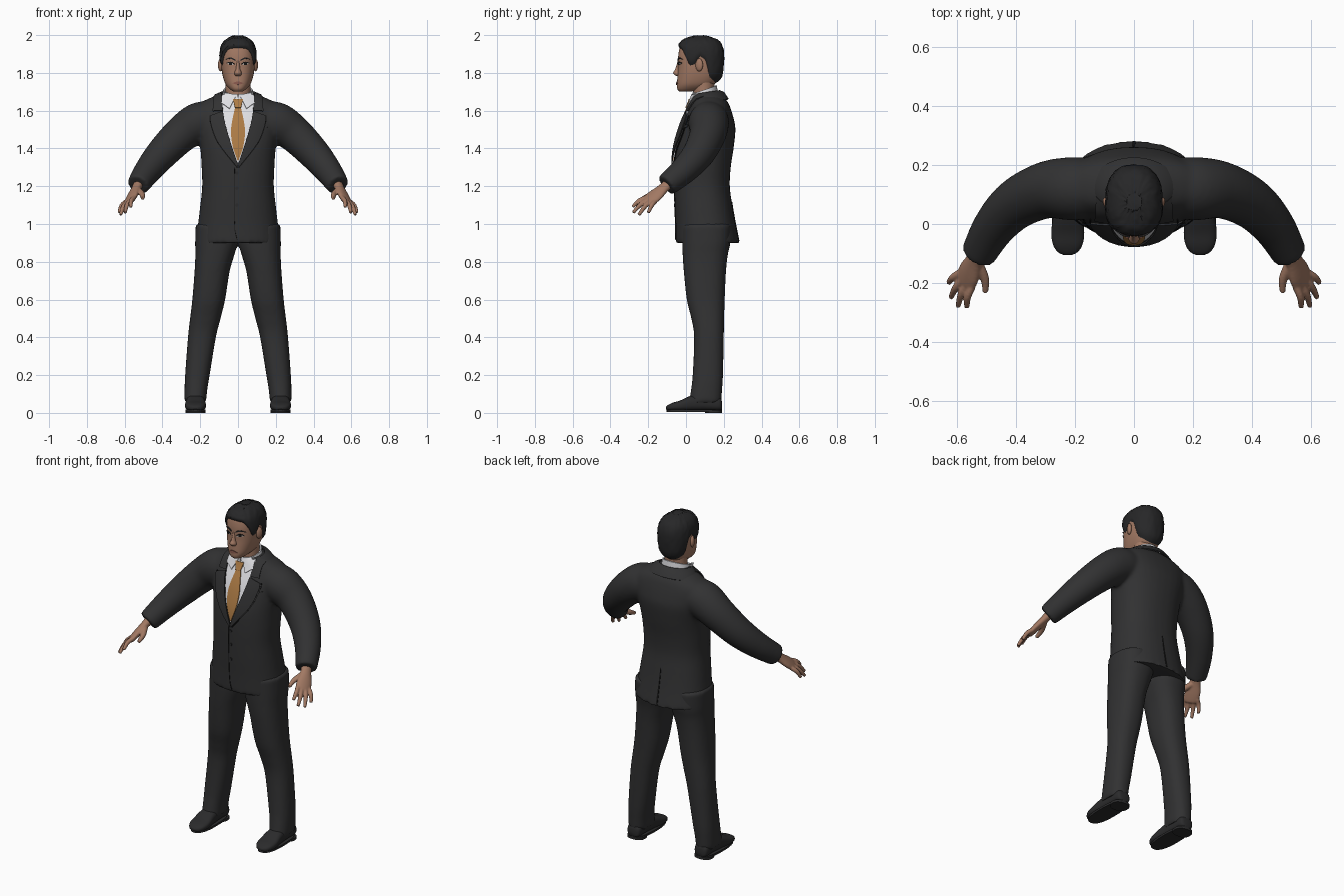
import bpy, bmesh, math, random
from mathutils import Vector
from mathutils.bvhtree import BVHTree

random.seed(4)
if "Cube" in bpy.data.objects:
    bpy.data.objects.remove(bpy.data.objects["Cube"])
parts = []


def material(name, r, g, b):
    m = bpy.data.materials.new(name)
    m.use_nodes = True
    m.diffuse_color = (r, g, b, 1)
    bsdf = next(n for n in m.node_tree.nodes if n.type == 'BSDF_PRINCIPLED')
    bsdf.inputs["Base Color"].default_value = (r, g, b, 1)
    bsdf.inputs["Roughness"].default_value = 0.8
    return m


suit = material("charcoal suit", .031, .031, .032)
leather = material("black leather", .024, .024, .025)
hair_col = material("black hair", .02, .02, .021)
skin = material("skin", .36, .19, .125)
white = material("white shirt", .74, .74, .77)
gold = material("gold tie", .42, .2, .06)
seam = material("dark seam", .009, .009, .009)
lip = material("lips", .25, .1, .075)
eye_white = material("eye white", .5, .45, .42)


def spline(rows, n):
    """Smoothly resample a list of tuples."""
    out, last = [], len(rows) - 1
    for i in range(last):
        span = rows[max(i - 1, 0)], rows[i], rows[i + 1], rows[min(i + 2, last)]
        for k in range(n):
            t = k / n
            out.append(tuple(q + .5 * t * (r - p + t * (2*p - 5*q + 4*r - s + t * (3*q - p - 3*r + s)))
                             for p, q, r, s in zip(*span)))
    return out + [tuple(rows[-1])]


def finish(name, bm, mat):
    me = bpy.data.meshes.new(name)
    bm.to_mesh(me)
    bm.free()
    me.materials.append(mat)
    ob = bpy.data.objects.new(name, me)
    bpy.context.scene.collection.objects.link(ob)
    parts.append(ob)
    return ob


def oval(c, u, v, p=1.0, n=32):
    ring = []
    for k in range(n):
        a = 2 * math.pi * k / n
        cx, sy = math.cos(a), math.sin(a)
        ring.append(c + u * math.copysign(abs(cx) ** p, cx) + v * math.copysign(abs(sy) ** p, sy))
    return ring


def loft(name, rings, mat, caps=True):
    bm = bmesh.new()
    vs = [[bm.verts.new(p) for p in ring] for ring in rings]
    n = len(vs[0])
    for a, b in zip(vs, vs[1:]):
        for k in range(n):
            bm.faces.new((a[k], a[(k + 1) % n], b[(k + 1) % n], b[k]))
    if caps:
        bm.faces.new(vs[0])
        bm.faces.new(vs[-1])
    bmesh.ops.recalc_face_normals(bm, faces=bm.faces)
    return finish(name, bm, mat)


def level(z, w, front, back, cx=0.0, p=.85, n=32):
    """Horizontal body section."""
    return oval(Vector((cx, (front + back) / 2, z)), Vector((w, 0, 0)), Vector((0, (back - front) / 2, 0)), p, n)


def tube(name, pts, mat, n=16, steps=4):
    rows = spline(pts, steps)
    rings = []
    for i, (x, y, z, r) in enumerate(rows):
        d = Vector(rows[min(i + 1, len(rows) - 1)][:3]) - Vector(rows[max(i - 1, 0)][:3])
        q = d.to_track_quat('Z', 'Y')
        rings.append(oval(Vector((x, y, z)), q @ Vector((r, 0, 0)), q @ Vector((0, r, 0)), 1, n))
    return loft(name, rings, mat)


def fuse(name, obs, voxel, rounds):
    """Join overlapping pieces into one soft skin."""
    bpy.ops.object.select_all(action='DESELECT')
    for o in obs:
        o.select_set(True)
    bpy.context.view_layer.objects.active = obs[0]
    bpy.ops.object.join()
    for o in obs[1:]:
        parts.remove(o)
    ob = obs[0]
    ob.name = name
    rm = ob.modifiers.new("Remesh", 'REMESH')
    rm.mode, rm.voxel_size, rm.use_smooth_shade = 'VOXEL', voxel, True
    sm = ob.modifiers.new("Smooth", 'SMOOTH')
    sm.factor, sm.iterations = .5, rounds
    return ob


def mirrored(ob):
    ob.modifiers.new("Mirror", 'MIRROR').use_mirror_merge = False
    return ob


def surface(ob):
    bpy.context.view_layer.update()
    return BVHTree.FromObject(ob, bpy.context.evaluated_depsgraph_get())


def depth(tree, x, z, side=-1):
    hit = tree.ray_cast(Vector((x, side, z)), Vector((0, -side, 0)))[0]
    return (hit or tree.find_nearest(Vector((x, .03, z)))[0]).y


def strip(name, edge_a, edge_b, mat, tree, lift=.004, mirror=False, side=-1, cols=6, rows=4):
    """Thin plate between two (x, z) edges, laid on a surface."""
    bm = bmesh.new()
    grid = []
    for a, b in zip(spline(edge_a, rows), spline(edge_b, rows)):
        line = []
        for k in range(cols + 1):
            x, z = (a[i] + (b[i] - a[i]) * k / cols for i in (0, 1))
            line.append(bm.verts.new((x, depth(tree, x, z, side) + side * lift, z)))
        grid.append(line)
    for a, b in zip(grid, grid[1:]):
        for k in range(cols):
            bm.faces.new((a[k], a[k + 1], b[k + 1], b[k]))
    bm.normal_update()
    if sum(f.normal.y for f in bm.faces) * side < 0:
        bmesh.ops.reverse_faces(bm, faces=bm.faces)
    ob = finish(name, bm, mat)
    so = ob.modifiers.new("Solidify", 'SOLIDIFY')
    so.thickness, so.offset = .006, 0
    return mirrored(ob) if mirror else ob


def flip(edge):
    return [(-x, z) for x, z in edge]


# Jacket: torso and both sleeves in one skin
body = [(.9, .225, -.055, .283), (1, .212, -.056, .262), (1.1, .2, -.06, .245), (1.2, .19, -.062, .232),
        (1.3, .193, -.062, .237), (1.4, .2, -.056, .252), (1.5, .22, -.032, .262), (1.56, .235, -.01, .252),
        (1.61, .235, .014, .237), (1.645, .195, .03, .222), (1.675, .13, .04, .195), (1.695, .09, .05, .172)]
pieces = [loft("torso", [level(*r, p=.88) for r in spline(body, 4)], suit)]
arm = [(.13, .12, 1.55, .1), (.21, .12, 1.535, .108), (.3, .115, 1.475, .097), (.4, .068, 1.375, .086),
       (.475, -.01, 1.285, .073), (.53, -.105, 1.205, .06)]
for s in (1, -1):
    pieces.append(tube("sleeve", [(s * x, y, z, r) for x, y, z, r in arm], suit, 24, 6))
jacket = fuse("jacket", pieces, .01, 8)
chest = surface(jacket)

# Trousers
leg = [(1, .112, -.02, .24, .112), (.9, .112, -.02, .235, .115), (.84, .104, -.018, .222, .122),
       (.75, .093, -.012, .212, .137), (.6, .087, .004, .205, .155), (.5, .081, .028, .202, .173),
       (.4, .074, .043, .2, .191), (.2, .065, .035, .196, .215), (.12, .06, .026, .191, .223),
       (.055, .057, .016, .187, .226)]
fuse("trousers", [loft("leg", [level(z, w, f, b, s * cx) for z, w, f, b, cx in spline(leg, 4)], suit)
                  for s in (1, -1)], .011, 4)

# Shoes: upper, sole and heel
upper = [(.19, .025, .02, .06), (.175, .042, .012, .085), (.1, .046, .012, .1), (.03, .05, .01, .092),
         (-.03, .056, .01, .066), (-.07, .05, .012, .054), (-.095, .034, .014, .042), (-.106, .012, .02, .032)]
mirrored(loft("shoe", [oval(Vector((.225, y, (a + b) / 2)), Vector((w, 0, 0)), Vector((0, 0, (b - a) / 2)), .75)
                       for y, w, a, b in spline(upper, 4)], leather))
for name, y0, y1, top in (("sole", -.102, .19, .018), ("heel", .1, .19, .014)):
    mirrored(loft(name, [level(z, .054, y0, y1, .225, .8) for z in (0 if name == "heel" else .006, top)], leather))

# Hands: palm, fingers and thumb
wrist, knuckle = Vector((.525, -.09, 1.215)), Vector((.575, -.2, 1.12))
across = Vector((.06, .08, -.03)).normalized()
flat = (knuckle - wrist).cross(across).normalized()
palm = [(0, .03, .026), (.3, .032, .022), (.7, .045, .02), (1, .042, .016), (1.08, .03, .01)]
hand = [loft("palm", [oval(wrist.lerp(knuckle, t), across * w, flat * h) for t, w, h in spline(palm, 3)], skin)]
tips = [(.568, -.283, 1.09), (.598, -.28, 1.06), (.622, -.25, 1.048), (.63, -.2, 1.06)]
for k, tip in enumerate(tips):
    root = knuckle + across * (.022 * (k - 1.5)) - (knuckle - wrist) * .1
    mid = root.lerp(Vector(tip), .5) + Vector((.006, 0, .008))
    hand.append(tube("finger", [(*root, .013), (*mid, .0125), (*tip, .009)], skin, 10))
hand.append(tube("thumb", [(.53, -.135, 1.18, .018), (.507, -.185, 1.157, .015), (.505, -.232, 1.135, .01)], skin, 10))
mirrored(fuse("hand", hand, .0045, 2))

# Head and neck
skull = spline([(1.702, .025, -.035, .03), (1.715, .045, -.046, .1), (1.74, .066, -.048, .15), (1.78, .08, -.045, .178),
                (1.82, .087, -.042, .186), (1.86, .089, -.042, .19), (1.9, .089, -.04, .19), (1.94, .08, -.03, .18),
                (1.968, .058, -.003, .155), (1.985, .022, .05, .1)], 4)
head = loft("head", [level(*r, n=48) for r in skull], skin)
face = surface(head)
loft("neck", [level(z, .066, .038, .152, p=1) for z in (1.6, 1.7, 1.79)], skin)
nose = [(1.862, .008, -.044, -.02), (1.82, .012, -.057, -.02), (1.802, .019, -.068, -.02),
        (1.79, .019, -.062, -.02), (1.783, .012, -.05, -.02)]
loft("nose", [level(*r, p=1, n=16) for r in spline(nose, 3)], skin)
bpy.ops.mesh.primitive_uv_sphere_add(segments=16, ring_count=10, radius=1, location=(0, 0, 0))
ear = bpy.context.object
ear.name = "ear"
for v in ear.data.vertices:
    v.co = Vector((.092 + .013 * v.co.x + .006 * v.co.y, .07 + .02 * v.co.y, 1.842 + .034 * v.co.z))
ear.data.materials.append(skin)
parts.append(mirrored(ear))

# Eyes, brows and mouth
lid, lower = [(.02, 1.845), (.037, 1.855), (.058, 1.85)], [(.02, 1.845), (.037, 1.842), (.058, 1.85)]
strip("eye", lid, lower, eye_white, face, .001, True)
strip("iris", [(.031, 1.854), (.046, 1.855)], [(.031, 1.842), (.046, 1.843)], seam, face, .002, True)
strip("lash", lid, [(x, z + .004) for x, z in lid], seam, face, .002, True)
strip("brow", [(.014, 1.864), (.04, 1.875), (.066, 1.87)], [(.014, 1.871), (.04, 1.882), (.066, 1.871)],
      hair_col, face, .002, True)
strip("mouth", [(-.028, 1.746), (0, 1.755), (.028, 1.746)], [(-.028, 1.745), (0, 1.737), (.028, 1.745)], lip, face, .001)

# Hair: shell over the skull, trimmed along a hairline
hairline = [(-1, 1.93), (-.85, 1.925), (-.6, 1.885), (-.42, 1.835), (-.2, 1.84), (0, 1.885), (.2, 1.865),
            (.42, 1.775), (1, 1.738)]


def lookup(rows, t):
    for a, b in zip(rows, rows[1:]):
        if t <= b[0]:
            f = max(0, (t - a[0]) / (b[0] - a[0]))
            return [p + (q - p) * f for p, q in zip(a, b)]
    return rows[-1]


centre = Vector((0, .078, 1.86))
rings = []
for i in range(17):
    ring = []
    for k in range(64):
        low = lookup(hairline, math.sin(2 * math.pi * k / 64))[1]
        z = low + (1.985 - low) * math.sin(i / 16 * math.pi / 2)
        p = level(*lookup(skull, z), n=64)[k]
        swell = .98 if i == 0 else 1.06 if i == 1 else 1.1 + random.uniform(-.018, .018)
        ring.append(centre + (p - centre) * swell)
    rings.append(ring)
loft("hair", rings, hair_col)


# Collars: the shirt band and the turned jacket collar
def band(name, rows, mat, start, end):
    bm = bmesh.new()
    lines = []
    for rx, ry, cy, z_front, z_back in rows:
        angles = [math.radians(start + (end - start) * k / 32) for k in range(33)]
        lines.append([bm.verts.new((rx * math.cos(a), cy + ry * math.sin(a),
                                    z_front + (z_back - z_front) * (math.sin(a) + 1) / 2)) for a in angles])
    for a, b in zip(lines, lines[1:]):
        for k in range(32):
            bm.faces.new((a[k], a[k + 1], b[k + 1], b[k]))
    so = finish(name, bm, mat).modifiers.new("Solidify", 'SOLIDIFY')
    so.thickness, so.offset = .008, 0


band("shirt_collar", [(.082, .07, .096, 1.662, 1.67), (.074, .064, .096, 1.686, 1.733)], white, -88, 268)
band("jacket_collar", [(.152, .108, .115, 1.632, 1.66), (.12, .092, .108, 1.668, 1.695),
                       (.092, .078, .1, 1.682, 1.705)], suit, -25, 205)

# Shirt front, collar points and tie
opening = [(.087, 1.68), (.078, 1.58), (.05, 1.46), (.002, 1.32)]
strip("shirt_front", opening, flip(opening), white, chest, .004, cols=12)
strip("collar_point", [(.012, 1.675), (.045, 1.61)], [(.08, 1.7), (.086, 1.64)], white, chest, .014, True)
knot, blade = [(.027, 1.662), (.016, 1.615)], [(.015, 1.617), (.036, 1.51), (.03, 1.42), (.003, 1.337)]
strip("tie_knot", knot, flip(knot), gold, chest, .018)
strip("tie_blade", blade, flip(blade), gold, chest, .01)

# Lapels, seams, pocket, rear vent and buttons
strip("upper_collar", [(.086, 1.69), (.08, 1.6)], [(.128, 1.675), (.134, 1.598)], suit, chest, .012, True)
strip("lapel", [(.08, 1.597), (.07, 1.54), (.045, 1.45), (.0, 1.315)],
      [(.147, 1.574), (.143, 1.53), (.105, 1.43), (.004, 1.3)], suit, chest, .014, True)
strip("lapel_edge", [(.147, 1.574), (.143, 1.53), (.105, 1.43), (.004, 1.3)],
      [(.15, 1.574), (.146, 1.529), (.108, 1.428), (.006, 1.296)], seam, chest, .003, True, cols=1)
strip("front_seam", [(-.02, 1.3), (-.02, 1), (-.006, .915)], [(-.017, 1.3), (-.017, 1), (-.002, .915)], seam, chest, .0, cols=1)
strip("breast_pocket", [(.11, 1.5), (.165, 1.515)], [(.11, 1.513), (.165, 1.528)], suit, chest, .003)
strip("rear_vent", [(-.003, 1.12), (-.005, .91)], [(.001, 1.12), (.005, .91)], seam, chest, .0, side=1, cols=1)
for z in (1.27, 1.19, 1.1):
    loft("button", [oval(Vector((-.006, depth(chest, -.006, z) - d, z)), Vector((.009, 0, 0)), Vector((0, 0, .009)), 1, 12)
                    for d in (-.004, .005)], leather)

# Settle modifiers and shade
bpy.ops.object.select_all(action='DESELECT')
for o in parts:
    o.select_set(True)
bpy.context.view_layer.objects.active = jacket
bpy.ops.object.convert(target='MESH')
bpy.ops.object.shade_smooth_by_angle(angle=math.radians(42))
